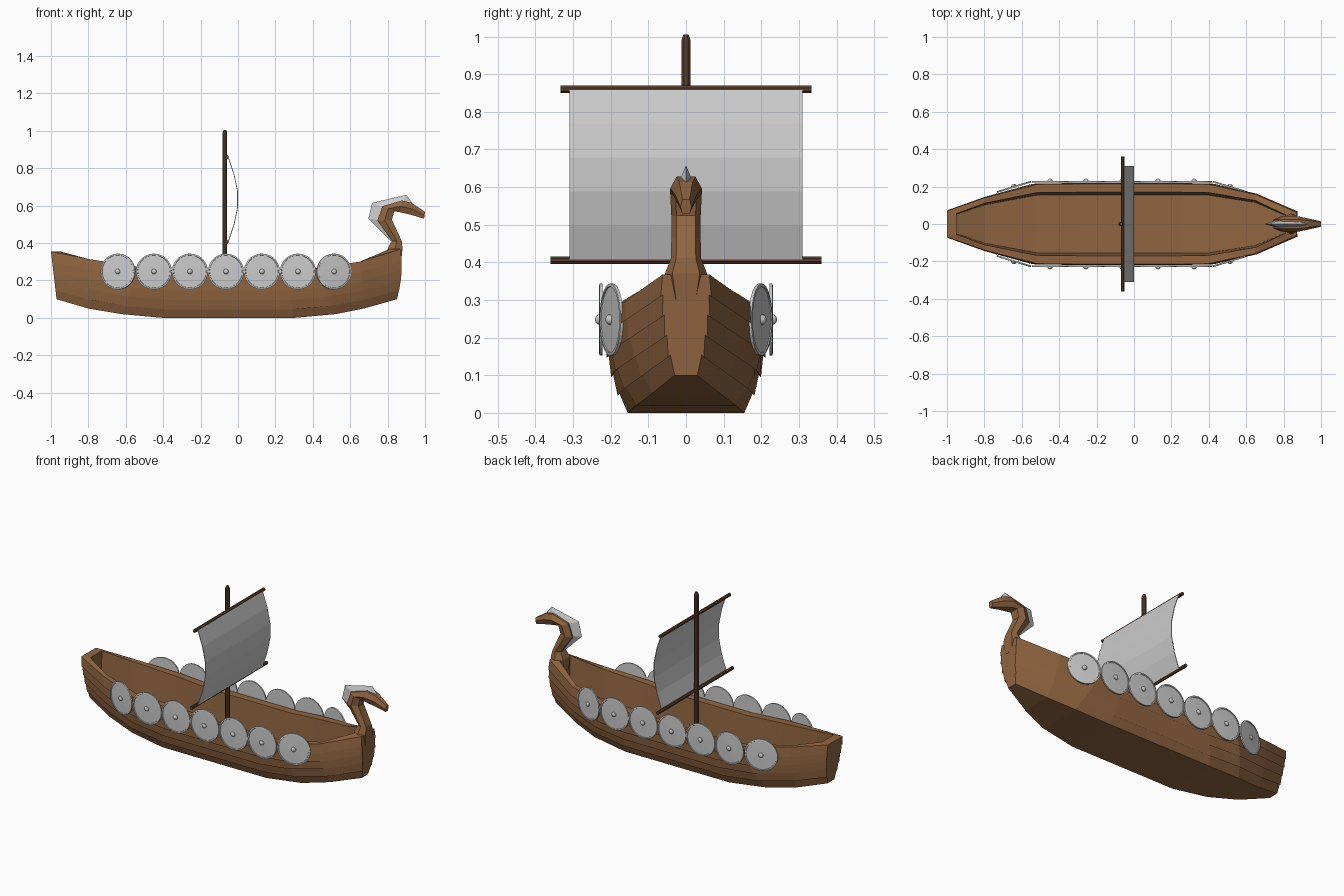
import bpy, bmesh, math
from mathutils import Matrix, Vector

if "Cube" in bpy.data.objects:
    bpy.data.objects.remove(bpy.data.objects["Cube"])


def material(name, rgb):
    m = bpy.data.materials.new(name)
    m.diffuse_color = (*rgb, 1)
    m.use_nodes = True
    m.node_tree.nodes["Principled BSDF"].inputs["Base Color"].default_value = m.diffuse_color
    return m


WOOD = material("warm wood", (0.28, 0.13, 0.052))
DARK = material("dark wood", (0.10, 0.048, 0.026))
GREY = material("light grey", (0.60, 0.60, 0.60))


def finish(bm, name, mat):
    bmesh.ops.recalc_face_normals(bm, faces=bm.faces)
    me = bpy.data.meshes.new(name)
    bm.to_mesh(me)
    bm.free()
    me.materials.append(mat)
    ob = bpy.data.objects.new(name, me)
    bpy.context.collection.objects.link(ob)
    return ob


def loft(bm, rings):
    """Join closed rings of points with quads; returns the vertex rings."""
    vs = [[bm.verts.new(p) for p in r] for r in rings]
    n = len(vs[0])
    for a, b in zip(vs, vs[1:]):
        for i in range(n):
            j = (i + 1) % n
            bm.faces.new((a[i], a[j], b[j], b[i]))
    return vs


def capped_loft(name, mat, rings):
    bm = bmesh.new()
    vs = loft(bm, rings)
    bm.faces.new(vs[0])
    bm.faces.new(vs[-1])
    return finish(bm, name, mat)


# Hull: stations of bottom x, rim x, bottom z, rim z, bottom and rim half width
STATIONS = [
    (-.97, -1.0, .100, .355, .032, .070),
    (-.80, -.80, .050, .315, .085, .140),
    (-.62, -.52, .020, .270, .130, .212),
    (-.40, -.30, .000, .252, .155, .215),
    (.30, .25, .000, .252, .155, .215),
    (.52, .40, .020, .265, .132, .212),
    (.68, .65, .052, .300, .090, .158),
    (.85, .87, .100, .368, .030, .062),
]
STRAKES = 5


def hull_ring(k):
    xb, xt, zb, zt, wb, wt = STATIONS[k]
    bow = k == len(STATIONS) - 1
    inset = .05 if k == 0 else -.06 if bow else 0

    def at(t, lip=0):
        x = xb + (xt - xb) * t + (.014 * math.sin(math.pi * t) if bow else 0)
        return (x, wb + (wt - wb) * (1 - (1 - t) ** 2) + lip, zb + (zt - zb) * t)

    outer = [at(0)]
    for i in range(1, STRAKES):          # overlapping planks
        outer += [at(i / STRAKES), at(i / STRAKES - .02, .007)]
    outer.append(at(1))
    wi = wt * .79
    inner = [(xt + inset, wi, zt), (xt + inset, wi * .92, zb + (zt - zb) * .3)]
    flip = lambda pts: [(x, -y, z) for x, y, z in reversed(pts)]
    return flip(outer) + outer + inner + flip(inner), len(outer) * 2


bm = bmesh.new()
made = [hull_ring(k) for k in range(len(STATIONS))]
n = made[0][1]
vs = loft(bm, [r for r, _ in made])
for end in (vs[0], vs[-1]):
    bm.faces.new(end[:n])
    bm.faces.new(end[n:])
    bm.faces.new((end[n - 1], end[n], end[-1], end[0]))
finish(bm, "hull", WOOD)

# Carved neck and head: back x, z, front x, z, half width
NECK = [
    (.80, .30, .872, .30, .040), (.80, .37, .880, .37, .056),
    (.822, .412, .875, .412, .040), (.785, .465, .852, .462, .039),
    (.745, .52, .823, .524, .039), (.772, .597, .835, .570, .042),
    (.877, .628, .866, .565, .042), (.93, .614, .93, .550, .030),
    (1.0, .567, .995, .530, .015),
]
rings = []
for bx, bz, fx, fz, w in NECK:
    mx, mz = (bx + fx) / 2, (bz + fz) / 2
    rings.append([(bx, -w * .6, bz), (bx, w * .6, bz), (mx, w, mz),
                  (fx, w * .65, fz), (fx, -w * .65, fz), (mx, -w, mz)])
capped_loft("carved_head", WOOD, rings)

# Crest along the back of the neck: ridge x, z, base x, z, half width
CREST = [
    (.815, .412, .832, .415, .006), (.697, .53, .765, .52, .020),
    (.717, .615, .788, .588, .022), (.90, .658, .878, .610, .020),
    (.932, .614, .922, .602, .008),
]
capped_loft("head_crest", GREY, [[(rx, 0, rz), (bx, w, bz), (bx, -w, bz)]
                                 for rx, rz, bx, bz, w in CREST])


# Mast and yards
def pole(name, x, r, a, b, axis):
    def ring(s, rad):
        out = []
        for i in range(8):
            c = rad * math.cos(math.tau * (i + .5) / 8)
            d = rad * math.sin(math.tau * (i + .5) / 8)
            out.append((x + c, d, s) if axis == "z" else (x + c, s, axis + d))
        return out
    tip = [ring(b - .015, r), ring(b, r * .6)] if axis == "z" else [ring(b, r)]
    return capped_loft(name, DARK, [ring(a, r)] + tip)


pole("mast", -.07, .0130, .06, 1.005, "z")
pole("upper_yard", -.06, .0105, -.333, .333, .86)
pole("lower_yard", -.06, .0105, -.36, .36, .406)

# Billowing sail
bm = bmesh.new()
rows = 5
prev = None
for i in range(rows + 1):
    t = i / rows
    x = -.052 + .052 * math.sin(math.pi * t)
    row = [bm.verts.new((x, y, .408 + .45 * t)) for y in (-.31, .31)]
    if prev:
        bm.faces.new((prev[0], prev[1], row[1], row[0]))
    prev = row
sail = finish(bm, "sail", GREY)
thick = sail.modifiers.new("thickness", "SOLIDIFY")
thick.thickness = .004
thick.offset = 0


# Shields: turned profile of radius and height, with raised rim and round boss
PROFILE = [(.096, -.004), (.096, .004), (.088, .005), (.087, .002),
           (.014, .004), (.013, .009), (.008, .014), (.002, .016)]


def shield(name, x, y, side, turn):
    # local z of the profile points outboard
    mat = (Matrix.Translation((x, side * y, .248))
           @ Matrix.Rotation(side * turn, 4, "Z")
           @ Matrix.Rotation(-side * math.pi / 2, 4, "X"))
    rings = [[mat @ Vector((r * math.cos(math.tau * i / 28),
                            r * math.sin(math.tau * i / 28), h))
              for i in range(28)] for r, h in PROFILE]
    capped_loft(name, GREY, rings)


for side, label in ((-1, "front"), (1, "back")):
    for i in range(7):
        turn = math.radians(17) * ((i == 0) - (i == 6))
        y = .198 if i in (0, 6) else .226
        shield(f"{label}_shield_{i + 1}", -.642 + .1925 * i, y, side, turn)
